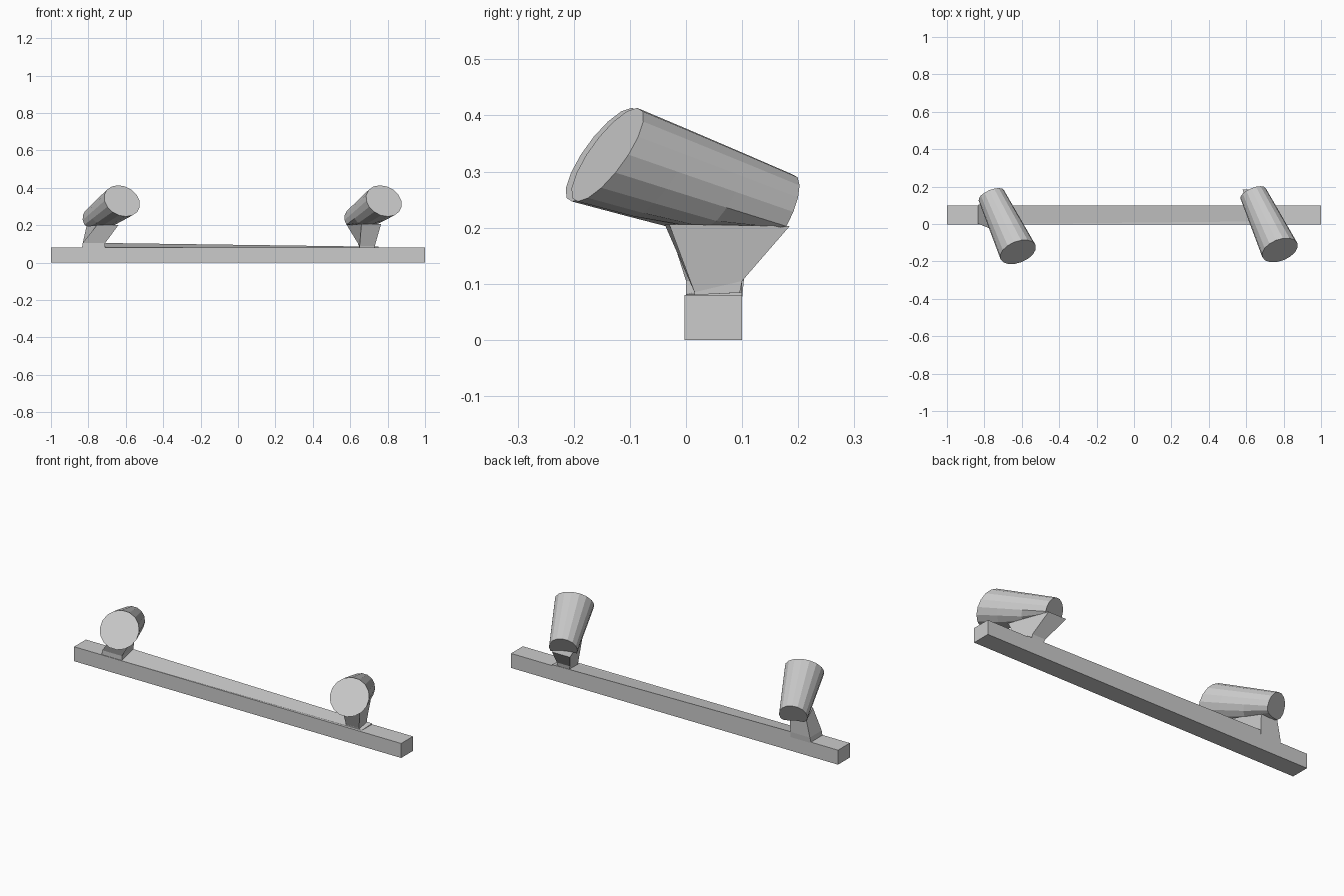
import bpy, math
from mathutils import Vector

if "Cube" in bpy.data.objects:
    bpy.data.objects.remove(bpy.data.objects["Cube"])


def loft(name, rings):
    """Closed solid from matching rings of points, flat shaded."""
    n = len(rings[0])
    verts = [tuple(p) for r in rings for p in r]
    faces = [tuple(reversed(range(n))),
             tuple(range((len(rings) - 1) * n, len(rings) * n))]
    for k in range(len(rings) - 1):
        for i in range(n):
            j = (i + 1) % n
            faces.append((k * n + i, k * n + j, (k + 1) * n + j, (k + 1) * n + i))
    me = bpy.data.meshes.new(name)
    me.from_pydata(verts, [], faces)
    me.update()
    ob = bpy.data.objects.new(name, me)
    bpy.context.collection.objects.link(ob)
    return ob


def rect(x0, x1, y0, y1, z):
    return [(x0, y0, z), (x1, y0, z), (x1, y1, z), (x0, y1, z)]


def lamp_head(name, offset, floor, sides=16):
    """Tapered barrel from rear cap to front lens, flattened where it meets its bracket."""
    rear, front = Vector((0.637, 0.163, 0.228)), Vector((0.78, -0.14, 0.33))
    n_rear, n_front = Vector((0.35, -0.83, 0.40)), Vector((0.30, -0.75, 0.55))
    rings = []
    for t in (0, 0.35, 0.7, 1):
        c = rear.lerp(front, t)
        q = n_rear.lerp(n_front, t).to_track_quat('Z', 'Y')
        r = 0.073 + 0.028 * t
        ring = []
        for i in range(sides):
            a = 2 * math.pi * i / sides
            p = c + q @ Vector((r * math.cos(a), r * math.sin(a), 0))
            p.z = max(p.z, floor)
            ring.append(p + offset)
        rings.append(ring)
    return loft(name, rings)


# Mounting bar
loft("mounting_bar", [rect(-1, 1, -0.003, 0.1, 0), rect(-1, 1, -0.003, 0.1, 0.08)])

# Shallow sloping ridge along the top of the bar
loft("bar_ridge", [
    rect(-0.72, 0.75, 0.0, 0.1, 0.075),
    [(-0.72, 0.0, 0.081), (0.75, 0.015, 0.081), (0.75, 0.1, 0.085), (-0.72, 0.1, 0.105)]])

# Lamp heads
lamp_head("right_lamp_head", Vector((0, 0, 0)), 0.2)
lamp_head("left_lamp_head", Vector((-1.4, -0.01, 0)), 0.188)

# Right bracket: flares out upwards to carry the head
loft("right_bracket", [
    [(0.65, 0.015, 0.075), (0.73, 0.015, 0.075), (0.72, 0.095, 0.08), (0.65, 0.095, 0.08)],
    [(0.65, 0.015, 0.085), (0.73, 0.015, 0.085), (0.72, 0.1, 0.105), (0.64, 0.1, 0.105)],
    [(0.66, -0.038, 0.206), (0.765, -0.03, 0.206), (0.69, 0.185, 0.203), (0.58, 0.185, 0.203)]])

# Left bracket: upright block with a slanted front support
loft("left_bracket", [
    rect(-0.835, -0.71, 0.0, 0.1, 0.075),
    rect(-0.83, -0.71, 0.0, 0.103, 0.105),
    [(-0.755, -0.03, 0.2), (-0.64, -0.03, 0.2), (-0.71, 0.105, 0.195), (-0.81, 0.105, 0.195)]])
